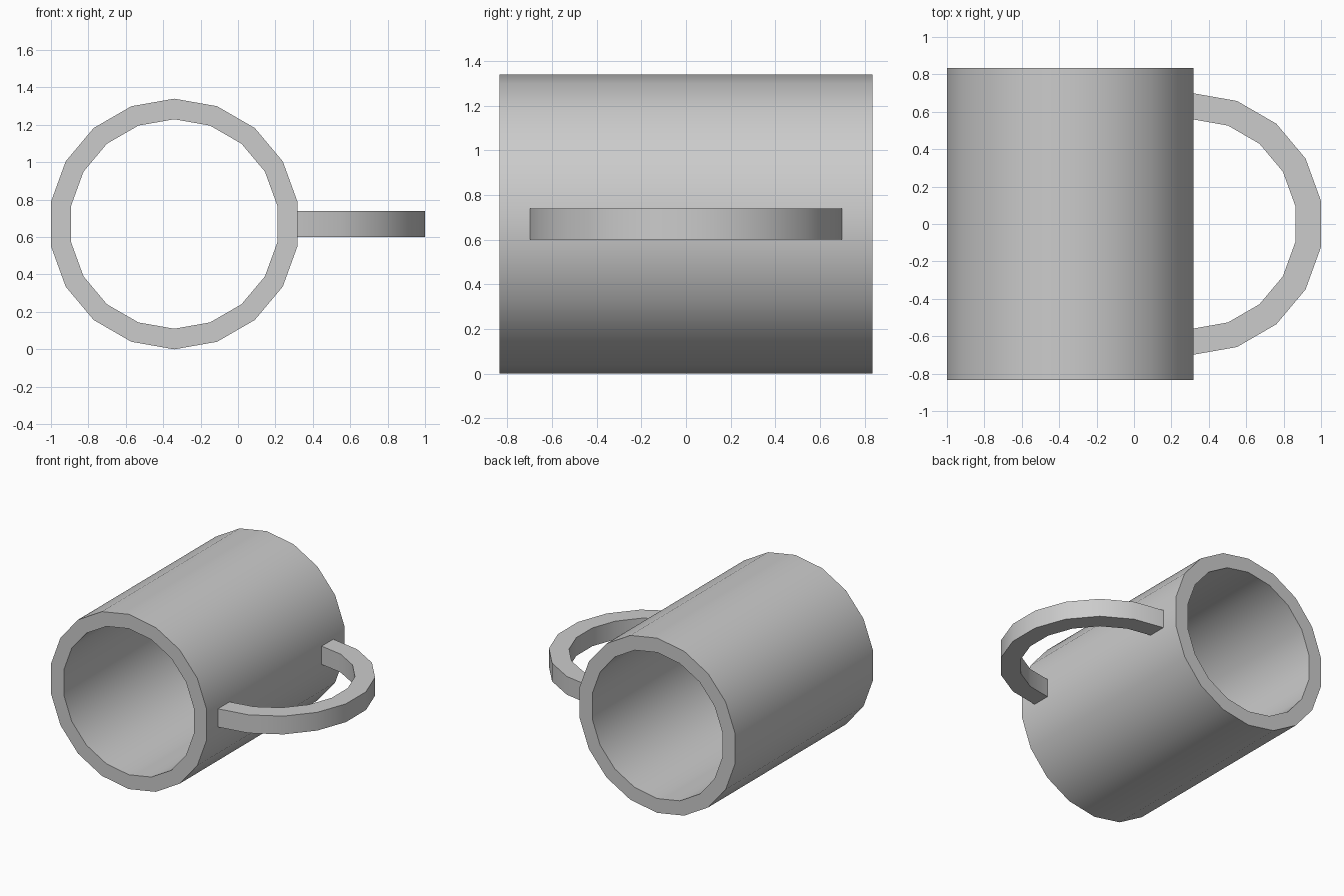
import bpy, bmesh
from math import radians
from mathutils import Vector

if "Cube" in bpy.data.objects:
    bpy.data.objects.remove(bpy.data.objects["Cube"])


def spun(name, profile, center, axis, angle, steps):
    """Spin a closed profile around an axis; partial spins get end caps."""
    bm = bmesh.new()
    verts = [bm.verts.new(p) for p in profile]
    edges = [bm.edges.new((verts[i - 1], verts[i])) for i in range(len(verts))]
    bmesh.ops.spin(bm, geom=verts + edges, cent=center, axis=axis,
                   angle=radians(angle), steps=steps)
    bmesh.ops.remove_doubles(bm, verts=bm.verts[:], dist=0.0005)
    if angle < 360:
        bmesh.ops.holes_fill(bm, edges=[e for e in bm.edges if e.is_boundary], sides=4)
    bmesh.ops.recalc_face_normals(bm, faces=bm.faces[:])
    mesh = bpy.data.meshes.new(name)
    bm.to_mesh(mesh)
    bm.free()
    obj = bpy.data.objects.new(name, mesh)
    bpy.context.collection.objects.link(obj)
    bpy.ops.object.select_all(action='DESELECT')
    obj.select_set(True)
    bpy.context.view_layer.objects.active = obj
    bpy.ops.object.shade_smooth_by_angle(angle=radians(30))
    return obj


# Open tube body lying along y, 18 sides with a corner at the top
R_OUT, R_IN, HALF = 0.67, 0.56, 0.835
body_center = Vector((-0.341, 0, R_OUT))
body_profile = [body_center + Vector((0, y, r)) for y, r in
                ((-HALF, R_IN), (-HALF, R_OUT), (HALF, R_OUT), (HALF, R_IN))]
spun("mug_body", body_profile, body_center, (0, 1, 0), 360, 18)

# Half-ring handle lying flat against the right side of the body
handle_center = Vector((0.311, 0, R_OUT))
handle_profile = [handle_center + Vector((0, -r, z)) for r, z in
                  ((0.56, -0.07), (0.70, -0.07), (0.70, 0.07), (0.56, 0.07))]
spun("handle", handle_profile, handle_center, (0, 0, 1), 180, 9)
